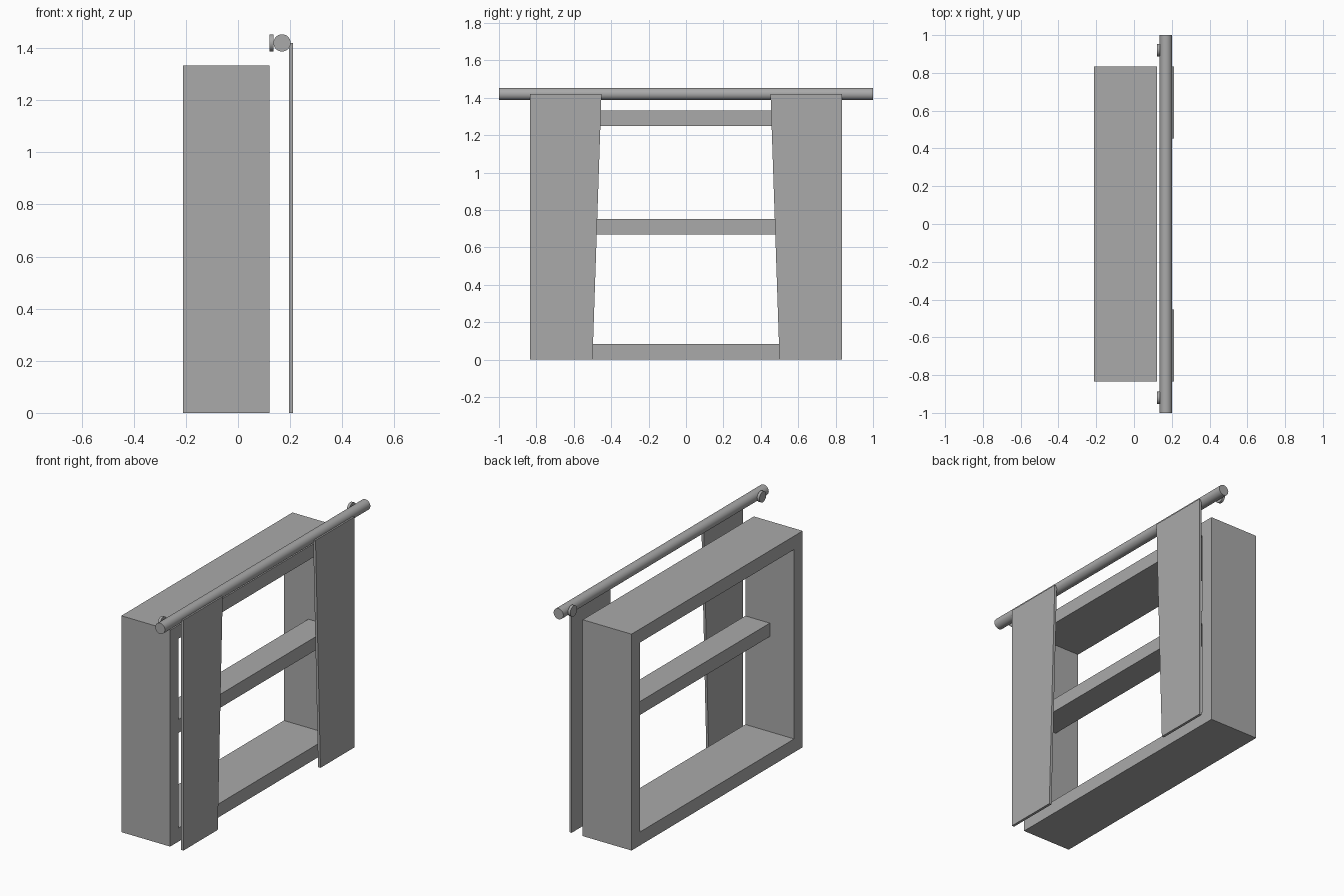
import bpy
import math
import bmesh

cube = bpy.data.objects.get("Cube")
if cube:
    bpy.data.objects.remove(cube, do_unlink=True)

grey = bpy.data.materials.new("plain_grey")
grey.use_nodes = True
grey.diffuse_color = (0.4, 0.4, 0.4, 1)
grey.node_tree.nodes["Principled BSDF"].inputs["Base Color"].default_value = (0.4, 0.4, 0.4, 1)

BACK, FRONT = -0.212, 0.121     # depth of the frame along x
HALF, HEIGHT, WALL = 0.833, 1.333, 0.083
ROD_X, ROD_Z, ROD_R = 0.169, 1.42, 0.033


def prism(name, loops, x0, x1):
    """Extrude a (y, z) outline, optionally with a hole, from x0 to x1."""
    bm = bmesh.new()
    rings = [[[bm.verts.new((x, y, z)) for y, z in loop] for x in (x0, x1)] for loop in loops]
    for back, front in rings:
        n = len(back)
        for i in range(n):
            j = (i + 1) % n
            bm.faces.new((back[i], back[j], front[j], front[i]))
    for side in (0, 1):
        outer = rings[0][side]
        if len(rings) == 1:
            bm.faces.new(outer)
        else:
            inner = rings[1][side]
            for i in range(len(outer)):
                j = (i + 1) % len(outer)
                bm.faces.new((outer[i], outer[j], inner[j], inner[i]))
    bmesh.ops.recalc_face_normals(bm, faces=bm.faces)
    mesh = bpy.data.meshes.new(name)
    bm.to_mesh(mesh)
    bm.free()
    mesh.materials.append(grey)
    obj = bpy.data.objects.new(name, mesh)
    bpy.context.collection.objects.link(obj)
    return obj


def rectangle(half, z0, z1):
    return [(-half, z0), (half, z0), (half, z1), (-half, z1)]


def cylinder(name, radius, depth, location, rotation):
    bpy.ops.mesh.primitive_cylinder_add(vertices=32, radius=radius, depth=depth,
                                        location=location, rotation=rotation)
    obj = bpy.context.object
    obj.name = name
    obj.data.materials.append(grey)
    bpy.ops.object.shade_smooth_by_angle(angle=math.radians(40))


# Window frame and its middle bar
prism("window_frame", [rectangle(HALF, 0, HEIGHT),
                       rectangle(HALF - WALL, WALL, HEIGHT - WALL)], BACK, FRONT)
prism("middle_bar", [rectangle(HALF - WALL, 0.669, 0.752)], -0.046, FRONT)

# Curtain rod
cylinder("curtain_rod", ROD_R, 2, (ROD_X, 0, ROD_Z), (math.pi / 2, 0, 0))

# Curtains, narrower at the top, and the rod's wall mounts
for side, s in (("left", 1), ("right", -1)):
    outline = [(s * HALF, 0), (s * 0.5, 0), (s * 0.452, ROD_Z), (s * HALF, ROD_Z)]
    prism(side + "_curtain", [outline], 0.196, 0.212)
    cylinder(side + "_rod_mount", ROD_R, 0.016, (0.129, s * 0.921, ROD_Z), (0, math.pi / 2, 0))
